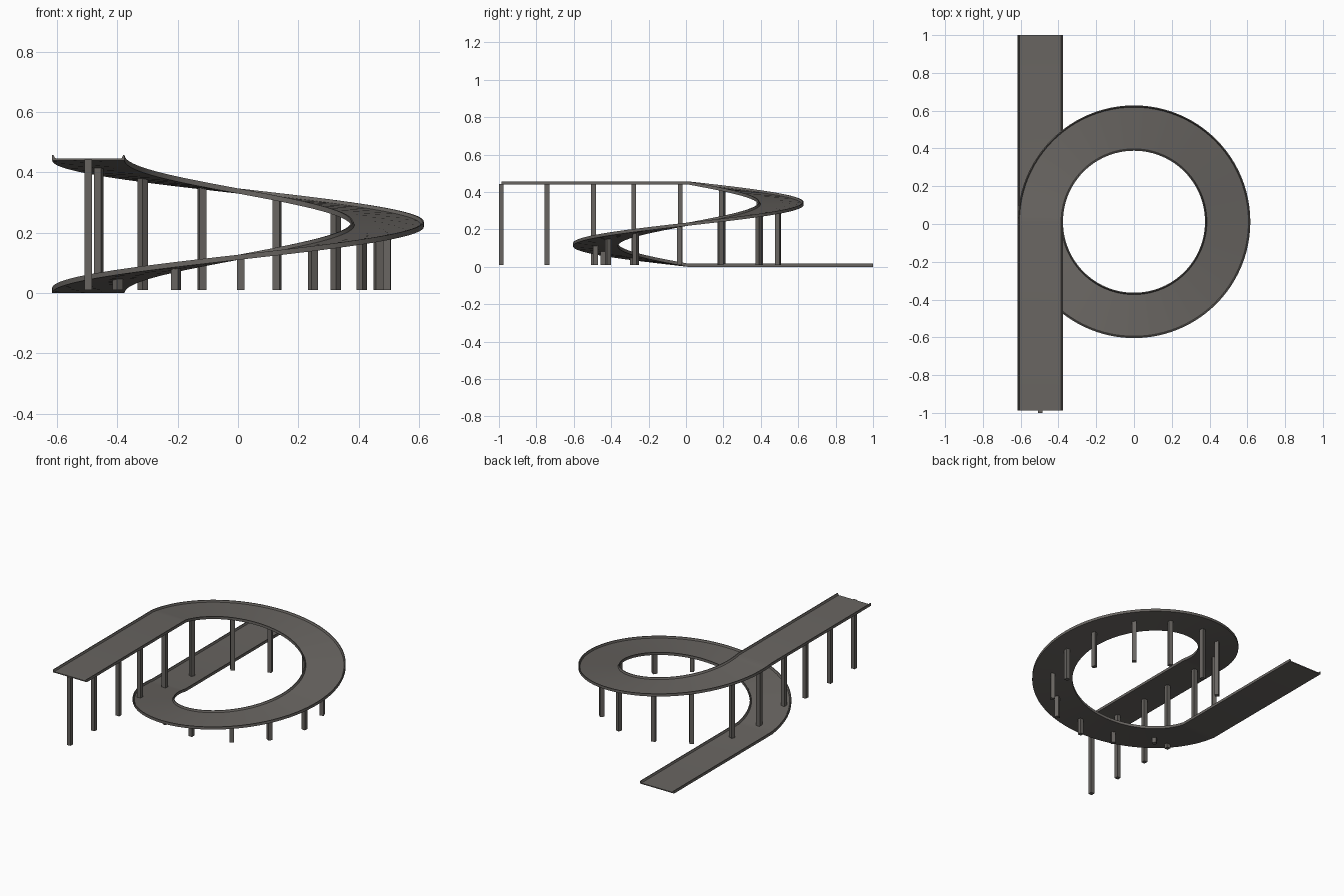
import bpy, bmesh
from math import sin, cos, pi, radians
from mathutils import Vector, Matrix

cube = bpy.data.objects.get("Cube")
if cube:
    bpy.data.objects.remove(cube, do_unlink=True)

R, CY = 0.496, 0.012          # helix radius and centre
HALF, RISE = 0.12, 0.44       # half road width, total climb
STEPS = 96

concrete = bpy.data.materials.new("warm grey concrete")
colour = (0.14, 0.13, 0.12, 1)
concrete.use_nodes = True
concrete.diffuse_color = colour
bsdf = concrete.node_tree.nodes["Principled BSDF"]
bsdf.inputs["Base Color"].default_value = colour
bsdf.inputs["Roughness"].default_value = 0.8


def finish(bm, name):
    bmesh.ops.recalc_face_normals(bm, faces=bm.faces)
    mesh = bpy.data.meshes.new(name)
    bm.to_mesh(mesh)
    bm.free()
    mesh.materials.append(concrete)
    obj = bpy.data.objects.new(name, mesh)
    bpy.context.collection.objects.link(obj)
    return obj


def helix(a):
    """Point on the underside centre line, and its outward direction."""
    out = Vector((-cos(a), -sin(a), 0))
    return Vector((0, CY, RISE * a / (2 * pi))) + out * R, out


# Road: a slab with raised tapered kerbs, swept along ramp, loop and bridge
side = Vector((-1, 0, 0))
path = [(Vector((-R, 1, 0)), side)]
path += [helix(2 * pi * i / STEPS) for i in range(STEPS + 1)]
path.append((Vector((-R, -0.987, RISE)), side))

half_profile = [(HALF, 0), (HALF, 0.017), (HALF - 0.005, 0.017), (HALF - 0.01, 0.006)]
profile = half_profile + [(-u, z) for u, z in reversed(half_profile)]

bm = bmesh.new()
rings = [[bm.verts.new(p + out * u + Vector((0, 0, z))) for u, z in profile]
         for p, out in path]
n = len(profile)
for a, b in zip(rings, rings[1:]):
    for i in range(n):
        j = (i + 1) % n
        bm.faces.new((a[i], a[j], b[j], b[i]))
bm.faces.new(rings[0])
bm.faces.new(rings[-1])
road = finish(bm, "spiral_road")
bpy.context.view_layer.objects.active = road
road.select_set(True)
bpy.ops.object.shade_smooth_by_angle(angle=radians(30))


# Square pillars under the raised road
def pillar(name, point, turn):
    bottom, top = 0.01, point.z + 0.003
    bm = bmesh.new()
    bmesh.ops.create_cube(bm, size=1, matrix=(
        Matrix.Translation((point.x, point.y, (bottom + top) / 2))
        @ Matrix.Rotation(turn, 4, 'Z')
        @ Matrix.Diagonal((0.025, 0.025, top - bottom, 1))))
    finish(bm, name)


for i, y in enumerate((-0.987, -0.743, -0.495, -0.28, -0.03)):
    pillar(f"bridge_pillar_{i + 1}", Vector((-R, y, RISE)), 0)

for i in range(12):
    back = radians(21.5 + 54.6 * (i // 2) + 29 * (i % 2))
    angle = 2 * pi - back
    pillar(f"loop_pillar_{i + 1}", helix(angle)[0], angle)
